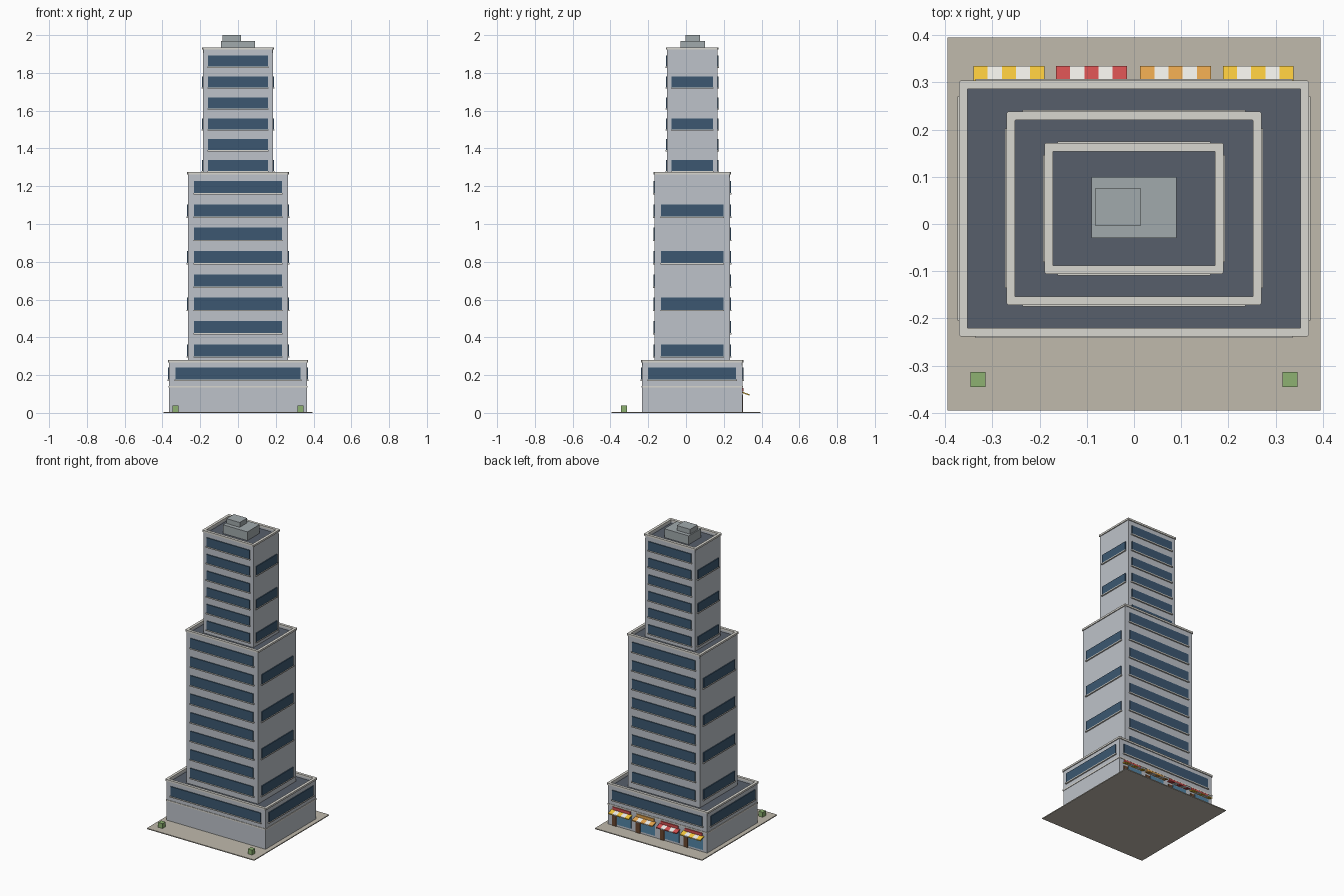
import bpy, bmesh

if "Cube" in bpy.data.objects:
    bpy.data.objects.remove(bpy.data.objects["Cube"])

CY = 0.033  # tower axis in y


def material(name, r, g, b):
    m = bpy.data.materials.new(name)
    m.diffuse_color = tuple((c / 255) ** 2.2 for c in (r, g, b)) + (1,)
    m.use_nodes = True
    m.node_tree.nodes["Principled BSDF"].inputs["Base Color"].default_value = m.diffuse_color
    return m


WALL = material("wall", 188, 193, 200)
TRIM = material("trim", 216, 214, 207)
ROOF = material("roof", 88, 95, 106)
GLASS = material("glass", 62, 88, 112)
SHOP = material("shop_glass", 84, 132, 165)
PAVE = material("paving", 190, 184, 171)
PLANT = material("machinery", 160, 168, 171)
GREEN = material("green", 140, 176, 112)
WOOD = material("wood", 105, 72, 50)
WHITE = material("white", 236, 234, 228)
YELLOW = material("yellow", 242, 196, 62)
RED = material("red", 208, 80, 80)
ORANGE = material("orange", 226, 162, 78)


def finish(name, bm, mat):
    bmesh.ops.recalc_face_normals(bm, faces=bm.faces)
    me = bpy.data.meshes.new(name)
    bm.to_mesh(me)
    bm.free()
    me.materials.append(mat)
    ob = bpy.data.objects.new(name, me)
    bpy.context.collection.objects.link(ob)
    return ob


def box(name, x0, x1, y0, y1, z0, z1, mat):
    bm = bmesh.new()
    bmesh.ops.create_cube(bm, size=1)
    for v in bm.verts:
        v.co = (x1 if v.co.x > 0 else x0, y1 if v.co.y > 0 else y0,
                z1 if v.co.z > 0 else z0)
    return finish(name, bm, mat)


def ring(name, hx, hy, width, z0, z1, mat, chamfer=0.004):
    """Rectangular hoop with clipped outer corners."""
    bm = bmesh.new()
    loops = []
    for inset, z in ((0, z0), (0, z1), (width, z1), (width, z0)):
        a, b = hx - inset, hy - inset
        c = chamfer if inset == 0 else 0.001
        pts = [(a, -b + c), (a, b - c), (a - c, b), (-a + c, b),
               (-a, b - c), (-a, -b + c), (-a + c, -b), (a - c, -b)]
        loops.append([bm.verts.new((x, y + CY, z)) for x, y in pts])
    for k in range(4):
        p, q = loops[k], loops[(k + 1) % 4]
        for i in range(8):
            j = (i + 1) % 8
            bm.faces.new((p[i], p[j], q[j], q[i]))
    return finish(name, bm, mat)


def window(name, axis, side, wall, half, zc, h):
    """Strip window with a sill; axis 0 = x facing, 1 = y facing."""
    for part, grow, out, z0, z1, mat in (
            ("glass", 0, 0.006, zc - h / 2, zc + h / 2, GLASS),
            ("sill", 0.004, 0.009, zc - h / 2 - 0.007, zc - h / 2, TRIM)):
        w = half + grow
        a, b = sorted((side * (wall - 0.005), side * (wall + out)))
        if axis == 0:
            box(f"{name}_{part}", a, b, CY - w, CY + w, z0, z1, mat)
        else:
            box(f"{name}_{part}", -w, w, CY + a, CY + b, z0, z1, mat)


def tier(name, hx, hy, z0, z1, wx, wy, rows, side_step, h):
    deck = z1 - 0.025
    box(name + "_body", -hx, hx, CY - hy, CY + hy, z0, deck - 0.004, WALL)
    box(name + "_roof_deck", -hx + 0.008, hx - 0.008, CY - hy + 0.008,
        CY + hy - 0.008, deck - 0.006, deck, ROOF)
    ring(name + "_parapet", hx, hy, 0.01, deck - 0.004, z1 - 0.01, WALL, 0.0005)
    ring(name + "_coping", hx + 0.006, hy + 0.006, 0.018, z1 - 0.012, z1, TRIM)
    for i, z in enumerate(rows):
        for s in (-1, 1):
            window(f"{name}_window_{i}", 1, s, hy, wx, z, h)
            if i % side_step == 0:
                window(f"{name}_side_window_{i}", 0, s, hx, wy, z, h)


# Pavement and stacked tiers
box("pavement", -0.395, 0.395, -0.395, 0.395, 0, 0.006, PAVE)
tier("podium", 0.365, 0.265, 0.004, 0.28, 0.332, 0.233, [0.208], 1, 0.064)
tier("middle", 0.264, 0.199, 0.25, 1.275,
     0.232, 0.165, [0.331 + 0.1235 * i for i in range(8)], 2, 0.064)
tier("upper", 0.184, 0.133, 1.245, 1.935,
     0.158, 0.109, [1.309 + 0.1108 * i for i in range(6)], 2, 0.058)
ring("podium_band", 0.368, 0.268, 0.01, 0.134, 0.143, TRIM, 0.001)

# Rooftop machinery
box("machine_room", -0.09, 0.09, -0.03, 0.1, 1.905, 1.968, PLANT)
box("lift_housing", -0.083, 0.015, -0.003, 0.075, 1.96, 2.0, PLANT)

# Planters at the front corners
for s in (-1, 1):
    box("planter", s * 0.33 - 0.016, s * 0.33 + 0.016, -0.345, -0.313,
        0.004, 0.038, GREEN)

# Shopfronts along the back
back = CY + 0.265
W = 0.15


def awning_strip(x0, x1, mat):
    bm = bmesh.new()
    prof = [(back, 0.112), (0.335, 0.099), (0.335, 0.092), (back, 0.105)]
    a, b = ([bm.verts.new((x, y, z)) for y, z in prof] for x in (x0, x1))
    bm.faces.new(a)
    bm.faces.new(b)
    for i in range(4):
        j = (i + 1) % 4
        bm.faces.new((a[i], a[j], b[j], b[i]))
    finish("awning_stripe", bm, mat)


for xc, mat, sign in ((-0.265, YELLOW, RED), (-0.09, RED, RED),
                      (0.088, ORANGE, ORANGE), (0.263, YELLOW, RED)):
    x0 = xc - W / 2
    for i in range(5):
        awning_strip(x0 + i * W / 5, x0 + (i + 1) * W / 5,
                     WHITE if i % 2 else mat)
    box("shop_sign", xc - 0.065, xc + 0.065, back - 0.004, back + 0.006,
        0.112, 0.131, sign)
    box("shop_window", xc - 0.07, xc + 0.035, back - 0.004, back + 0.004,
        0.02, 0.098, SHOP)
    box("shop_door", xc + 0.04, xc + 0.07, back - 0.004, back + 0.005,
        0.004, 0.09, WOOD)
